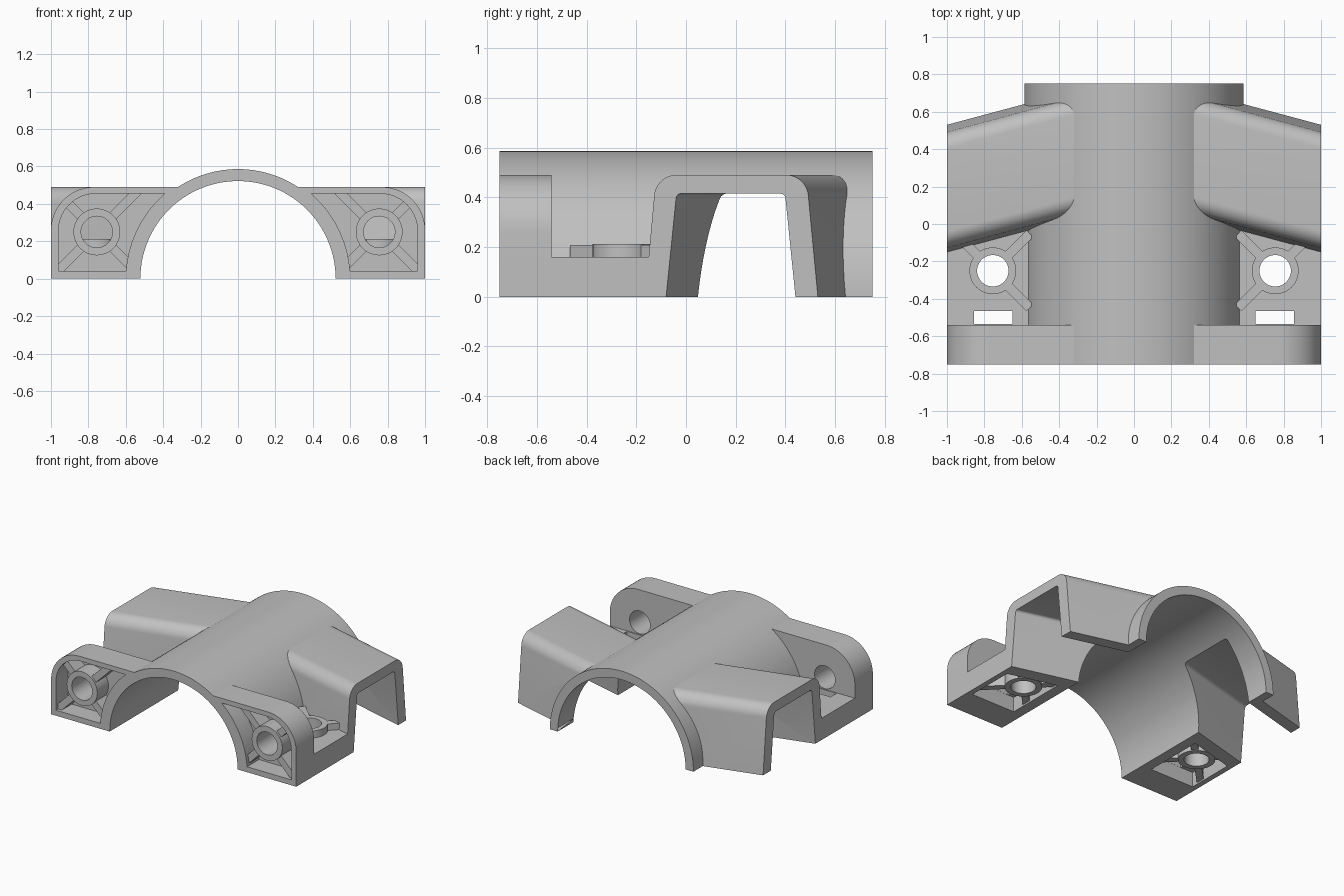
import bpy, bmesh, math

if "Cube" in bpy.data.objects:
    bpy.data.objects.remove(bpy.data.objects["Cube"])

grey = bpy.data.materials.new("light_grey")
grey.diffuse_color = (0.53, 0.53, 0.53, 1)
grey.use_nodes = True
grey.node_tree.nodes["Principled BSDF"].inputs["Base Color"].default_value = grey.diffuse_color
SLANT = 0.268  # side ducts run back at about 15 degrees


def prism(name, profile, t0, t1, place):
    """Extrude a 2D profile between t0 and t1; place(u, v, t) gives the 3D point."""
    bm = bmesh.new()
    a = [bm.verts.new(place(u, v, t0)) for u, v in profile]
    b = [bm.verts.new(place(u, v, t1)) for u, v in profile]
    bm.faces.new(a)
    bm.faces.new(b[::-1])
    for i in range(len(a)):
        j = (i + 1) % len(a)
        bm.faces.new((a[i], b[i], b[j], a[j]))
    bmesh.ops.recalc_face_normals(bm, faces=bm.faces)
    me = bpy.data.meshes.new(name)
    bm.to_mesh(me)
    bm.free()
    ob = bpy.data.objects.new(name, me)
    bpy.context.collection.objects.link(ob)
    ob.data.materials.append(grey)
    return ob


def arc(cx, cz, r, a0, a1, n):
    return [(cx + r * math.cos(math.radians(a0 + (a1 - a0) * i / n)),
             cz + r * math.sin(math.radians(a0 + (a1 - a0) * i / n))) for i in range(n + 1)]


def circle(cx, cz, r, n=48):
    return arc(cx, cz, r, 0, 360, n)[:-1]


def rect(u0, v0, u1, v1):
    return [(u0, v0), (u1, v0), (u1, v1), (u0, v1)]


def rib(cx, cz, angle, length, w=0.025):
    c, s = math.cos(math.radians(angle)), math.sin(math.radians(angle))
    return [(cx + c * l - s * k, cz + s * l + c * k)
            for l, k in ((0.1, -w), (length, -w), (length, w), (0.1, w))]


def combine(target, other, op):
    m = target.modifiers.new("cut", 'BOOLEAN')
    m.operation, m.solver, m.object = op, 'EXACT', other
    bpy.context.view_layer.objects.active = target
    bpy.ops.object.modifier_apply(modifier=m.name)
    bpy.data.objects.remove(other, do_unlink=True)


def along_y(s):
    return lambda u, v, t: (s * u, t, v)


def along_z(s):
    return lambda u, v, t: (s * u, v, t)


def along_duct(s):
    return lambda u, v, t: (s * t, u + (1 - t) * SLANT, v)


# Section shapes
flange = [(0.25, -0.05), (1, -0.05)] + arc(0.77, 0.26, 0.23, 0, 90, 14) + [(0.25, 0.49)]
pocket = ([(0.599, 0.04), (0.96, 0.04)] + arc(0.76, 0.255, 0.2, 0, 90, 14)
          + arc(0, 0, 0.6, 49.3, 5, 14))
duct = ([(0.535, -0.05)] + arc(0.402, 0.4, 0.09, 5, 90, 10)
        + arc(-0.038, 0.4, 0.09, 90, 175, 10) + [(-0.169, -0.05)])
duct_inner = ([(0.45, -0.1), (0.44, 0)] + arc(0.38, 0.395, 0.02, 5, 90, 4)
              + arc(-0.02, 0.395, 0.02, 90, 175, 4) + [(-0.08, 0), (-0.09, -0.1)])
foot = [(0.3, -0.8), (1.05, -0.8), (1.05, -0.133), (0.3, 0.067)]
foot_pocket = [(0.6, -0.535), (0.96, -0.535), (0.96, -0.175), (0.6, -0.08)]

# Main pipe saddle with flanges, feet and slanted ducts
body = prism("clamp_bracket", circle(0, 0, 0.586, 128), -0.8, 0.8, along_y(1))
for s in (1, -1):
    combine(body, prism("flange", flange, -0.8, -0.54, along_y(s)), 'UNION')
    combine(body, prism("foot", foot, -0.05, 0.16, along_z(s)), 'UNION')
    combine(body, prism("duct", duct, 0.25, 1.1, along_duct(s)), 'UNION')
combine(body, prism("trim", rect(-1, 0, 1, 1), -0.75, 0.75, along_y(1)), 'INTERSECT')

# Hollow out bore, ducts and pockets
combine(body, prism("bore", circle(0, 0, 0.522, 128), -1, 1, along_y(1)), 'DIFFERENCE')
for s in (1, -1):
    combine(body, prism("duct_hollow", duct_inner, 0.25, 1.2, along_duct(s)), 'DIFFERENCE')
    combine(body, prism("front_pocket", pocket, -0.9, -0.61, along_y(s)), 'DIFFERENCE')
    combine(body, prism("foot_pocket", foot_pocket, -0.1, 0.11, along_z(s)), 'DIFFERENCE')
    combine(body, prism("slot", rect(0.65, -0.534, 0.855, -0.465), -0.1, 0.3, along_z(s)),
            'DIFFERENCE')

# Bosses, diagonal ribs and bolt holes
for s in (1, -1):
    for ang, ln in ((45, 0.24), (135, 0.31), (225, 0.25), (315, 0.31)):
        combine(body, prism("front_rib", rib(0.755, 0.25, ang, ln), -0.725, -0.58, along_y(s)),
                'UNION')
    for ang, ln, top in ((45, 0.22, 0.208), (135, 0.28, 0.208), (225, 0.28, 0.208),
                         (315, 0.31, 0.15)):
        combine(body, prism("foot_rib", rib(0.755, -0.25, ang, ln), 0.012, top, along_z(s)),
                'UNION')
    combine(body, prism("front_boss", circle(0.755, 0.25, 0.125), -0.74, -0.57, along_y(s)),
            'UNION')
    combine(body, prism("foot_boss", circle(0.755, -0.25, 0.125), 0.006, 0.212, along_z(s)),
            'UNION')
    combine(body, prism("front_hole", circle(0.755, 0.25, 0.084), -0.9, -0.45, along_y(s)),
            'DIFFERENCE')
    combine(body, prism("foot_hole", circle(0.755, -0.25, 0.084), -0.1, 0.4, along_z(s)),
            'DIFFERENCE')

# Smooth curved faces, keep edges crisp
bpy.ops.object.select_all(action='DESELECT')
body.select_set(True)
bpy.context.view_layer.objects.active = body
bpy.ops.object.shade_smooth_by_angle(angle=math.radians(25))
